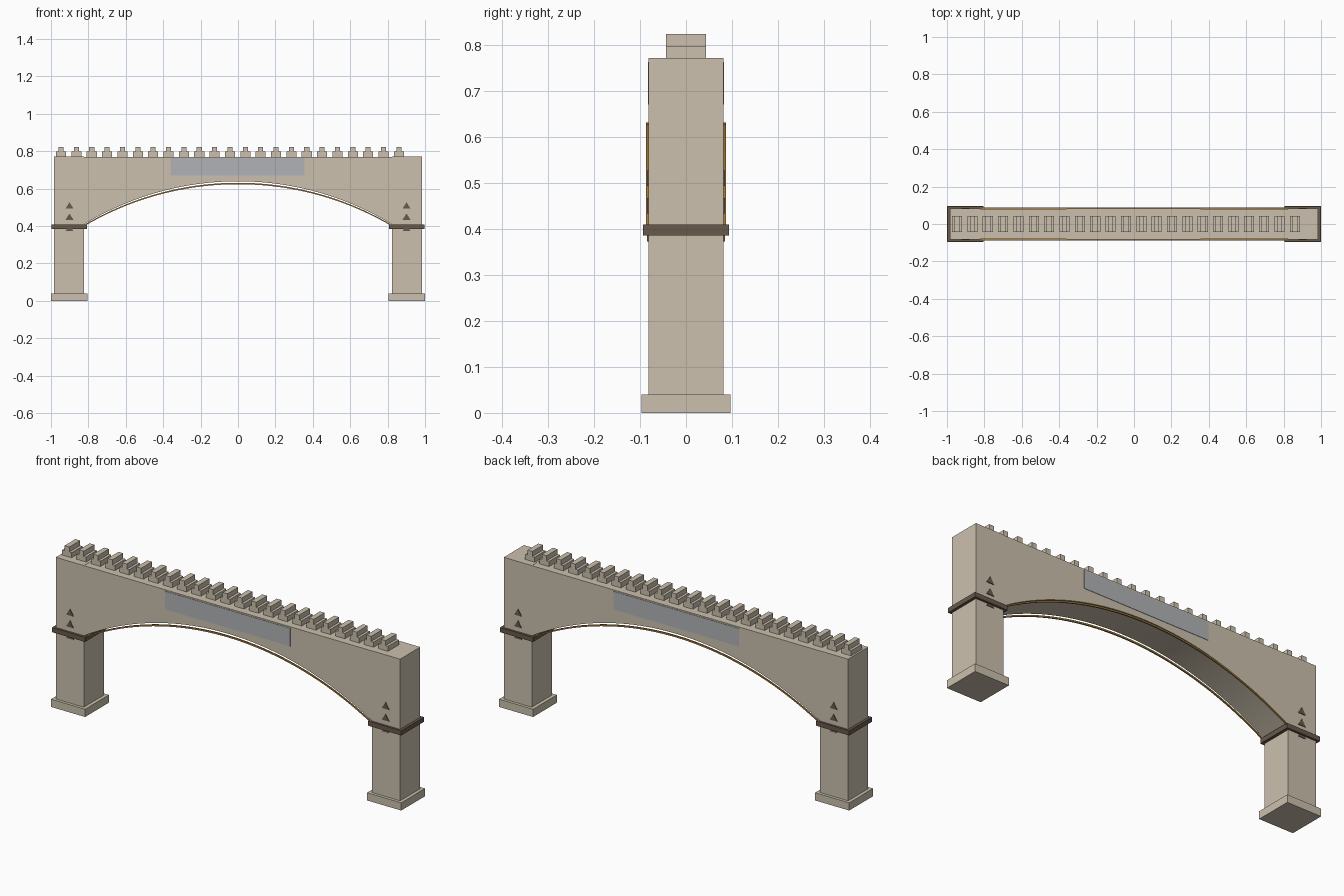
import bpy, bmesh, math

cube = bpy.data.objects.get("Cube")
if cube:
    bpy.data.objects.remove(cube, do_unlink=True)


def material(name, rgb):
    m = bpy.data.materials.new(name)
    m.use_nodes = True
    m.diffuse_color = (*rgb, 1)
    m.node_tree.nodes["Principled BSDF"].inputs["Base Color"].default_value = (*rgb, 1)
    return m


STONE = material("pale stone", (0.60, 0.53, 0.42))
BROWN = material("dark brown", (0.14, 0.10, 0.07))
GOLD = material("ochre trim", (0.42, 0.23, 0.05))
GREY = material("blue grey panel", (0.44, 0.45, 0.47))


def finish(name, bm, mat):
    bmesh.ops.recalc_face_normals(bm, faces=bm.faces)
    mesh = bpy.data.meshes.new(name)
    bm.to_mesh(mesh)
    bm.free()
    mesh.materials.append(mat)
    obj = bpy.data.objects.new(name, mesh)
    bpy.context.collection.objects.link(obj)
    return obj


def box(name, x, y, z, mat):
    """Box from (low, high) ranges."""
    bm = bmesh.new()
    bmesh.ops.create_cube(bm, size=1)
    for v in bm.verts:
        v.co = [sum(r) / 2 + c * (r[1] - r[0]) for c, r in zip(v.co, (x, y, z))]
    return finish(name, bm, mat)


def prism(name, outline, y0, y1, mat):
    """Front outline (x, z) pushed from y0 to y1."""
    bm = bmesh.new()
    face = bm.faces.new([bm.verts.new((x, y0, z)) for x, z in outline])
    moved = bmesh.ops.extrude_face_region(bm, geom=[face])["geom"]
    verts = [g for g in moved if isinstance(g, bmesh.types.BMVert)]
    bmesh.ops.translate(bm, verts=verts, vec=(0, y1 - y0, 0))
    return finish(name, bm, mat)


def arc(half, spring, crown, steps=48):
    """Circular arc from left to right through the crown."""
    rise = crown - spring
    radius = (half * half + rise * rise) / (2 * rise)
    sweep = math.asin(half / radius)
    angles = [sweep * (2 * i / steps - 1) for i in range(steps + 1)]
    return [(radius * math.sin(a), crown - radius + radius * math.cos(a)) for a in angles]


DEPTH = 0.081
TOP = 0.77

# Arched span between the piers
underside = arc(0.825, 0.407, 0.639)
span = prism("arched_span", underside + [(0.825, TOP), (-0.825, TOP)], -DEPTH, DEPTH, STONE)
bpy.context.view_layer.objects.active = span
span.select_set(True)
bpy.ops.object.shade_smooth_by_angle(angle=math.radians(30))
span.select_set(False)

# Piers with footing and band
for side, s in (("left", 1), ("right", -1)):
    def across(a, b):
        return tuple(sorted((s * a, s * b)))
    box(side + "_pier", across(0.823, 0.983), (-DEPTH - 0.001, DEPTH + 0.001), (0.03, TOP + 0.001), STONE)
    box(side + "_footing", across(0.805, 1.0), (-0.097, 0.097), (0, 0.04), STONE)
    box(side + "_band", across(0.808, 0.997), (-0.093, 0.093), (0.385, 0.409), BROWN)

# Painted details on the front and back
for face, f in (("front", -1), ("back", 1)):
    inner, outer = f * (DEPTH - 0.001), f * 0.087
    lower, upper = arc(0.82, 0.400, 0.623), arc(0.82, 0.407, 0.631)
    prism(face + "_arch_trim", lower + upper[::-1], inner, outer, GOLD)
    box(face + "_panel", (-0.36, 0.356), tuple(sorted((inner, f * 0.083))), (0.67, 0.763), GREY)
    for side, s in (("left", 1), ("right", -1)):
        for i in range(3):
            x, z = s * 0.901, 0.373 + 0.06 * i
            prism(f"{face}_{side}_triangle_{i + 1}",
                  [(x - 0.021, z), (x + 0.021, z), (x, z + 0.034)],
                  inner, f * 0.085, BROWN)

# Row of stepped blocks along the top
for i in range(23):
    x = -0.946 + 0.0821 * i
    w, t = 0.027, 0.0135
    prism(f"stepped_block_{i + 1}",
          [(x - w, TOP), (x + w, TOP), (x + w, 0.797), (x + t, 0.797),
           (x + t, 0.823), (x - t, 0.823), (x - t, 0.797), (x - w, 0.797)],
          -0.044, 0.044, STONE)
